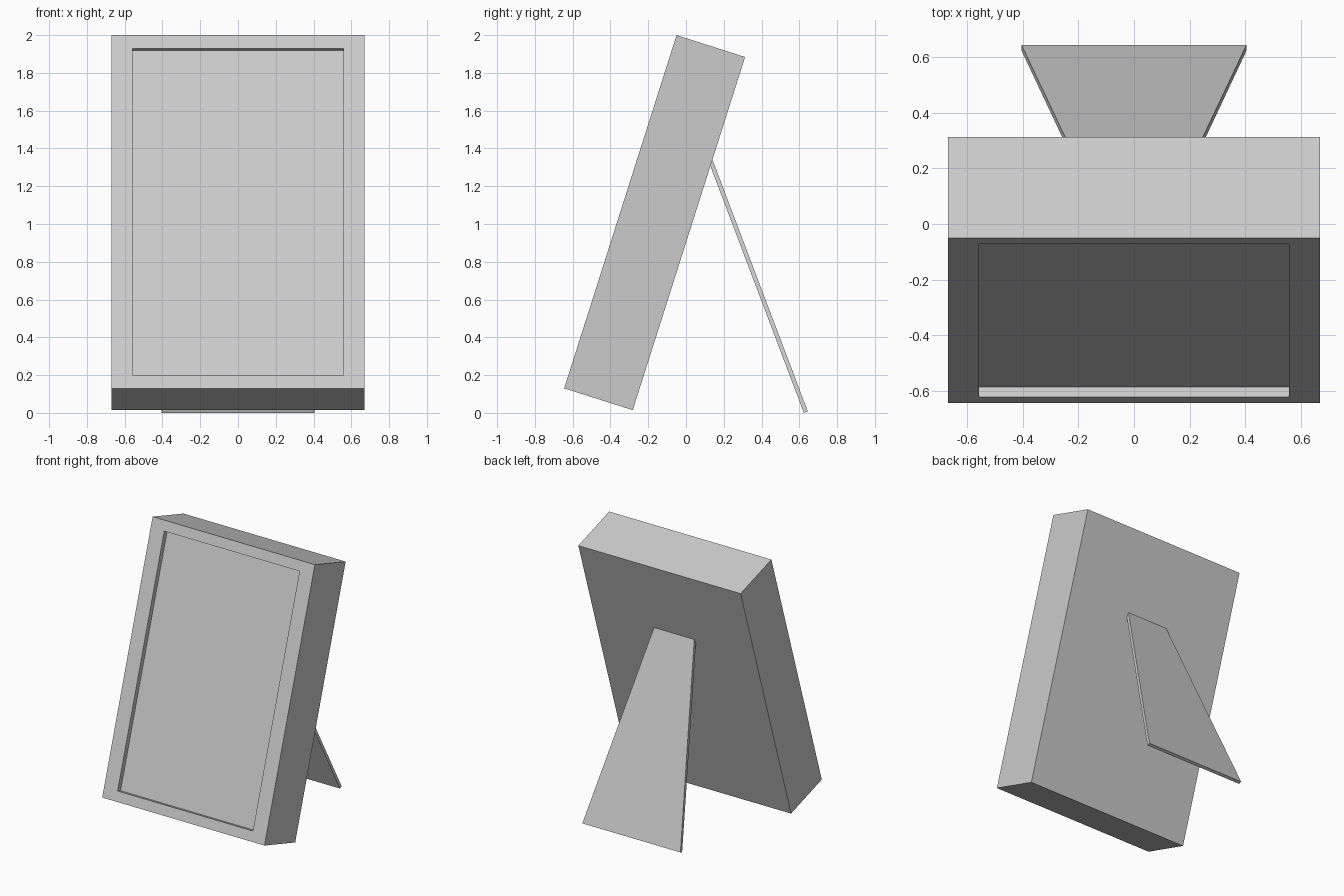
import bpy, bmesh, math
from mathutils import Matrix, Vector

if "Cube" in bpy.data.objects:
    bpy.data.objects.remove(bpy.data.objects["Cube"])

WIDTH, HEIGHT, DEPTH = 1.34, 1.962, 0.381
TILT = math.radians(17.65)


def finish(bm, name):
    bmesh.ops.recalc_face_normals(bm, faces=bm.faces)
    mesh = bpy.data.meshes.new(name)
    bm.to_mesh(mesh)
    bm.free()
    obj = bpy.data.objects.new(name, mesh)
    bpy.context.collection.objects.link(obj)
    return obj


# Frame: a block whose front lower edge is the local origin
bm = bmesh.new()
bmesh.ops.create_cube(bm, size=1)
bmesh.ops.scale(bm, vec=(WIDTH, DEPTH, HEIGHT), verts=bm.verts)
bmesh.ops.translate(bm, vec=(0, DEPTH / 2, HEIGHT / 2), verts=bm.verts)

# Shallow picture recess, with wider borders at the sides
bm.normal_update()
front = min(bm.faces, key=lambda f: f.calc_center_median().y)
border = 0.104
bmesh.ops.inset_region(bm, faces=[front], thickness=border)
bmesh.ops.scale(bm, vec=(0.53 / (WIDTH / 2 - border), 1, 1), verts=front.verts)
rim = [e for e in front.edges]
pushed = bmesh.ops.extrude_discrete_faces(bm, faces=[front])["faces"][0]
bmesh.ops.translate(bm, vec=(0, 0.037, 0), verts=pushed.verts)

frame = finish(bm, "picture_frame")
frame.data.transform(Matrix.Translation((0, -0.645, 0.13)) @ Matrix.Rotation(-TILT, 4, 'X'))

# Easel leg: tapered board ending flush on the sloping back of the frame
# side profile as (half width, y, z)
profile = [(0.166, 0.14, 1.341), (0.405, 0.645, 0.008),
           (0.405, 0.624, 0.0), (0.172, 0.129, 1.307)]
bm = bmesh.new()
left, right = ([bm.verts.new(Vector((s * w, y, z))) for w, y, z in profile] for s in (-1, 1))
bm.faces.new(left)
bm.faces.new(right)
for i in range(4):
    j = (i + 1) % 4
    bm.faces.new((left[i], left[j], right[j], right[i]))
finish(bm, "easel_leg")
